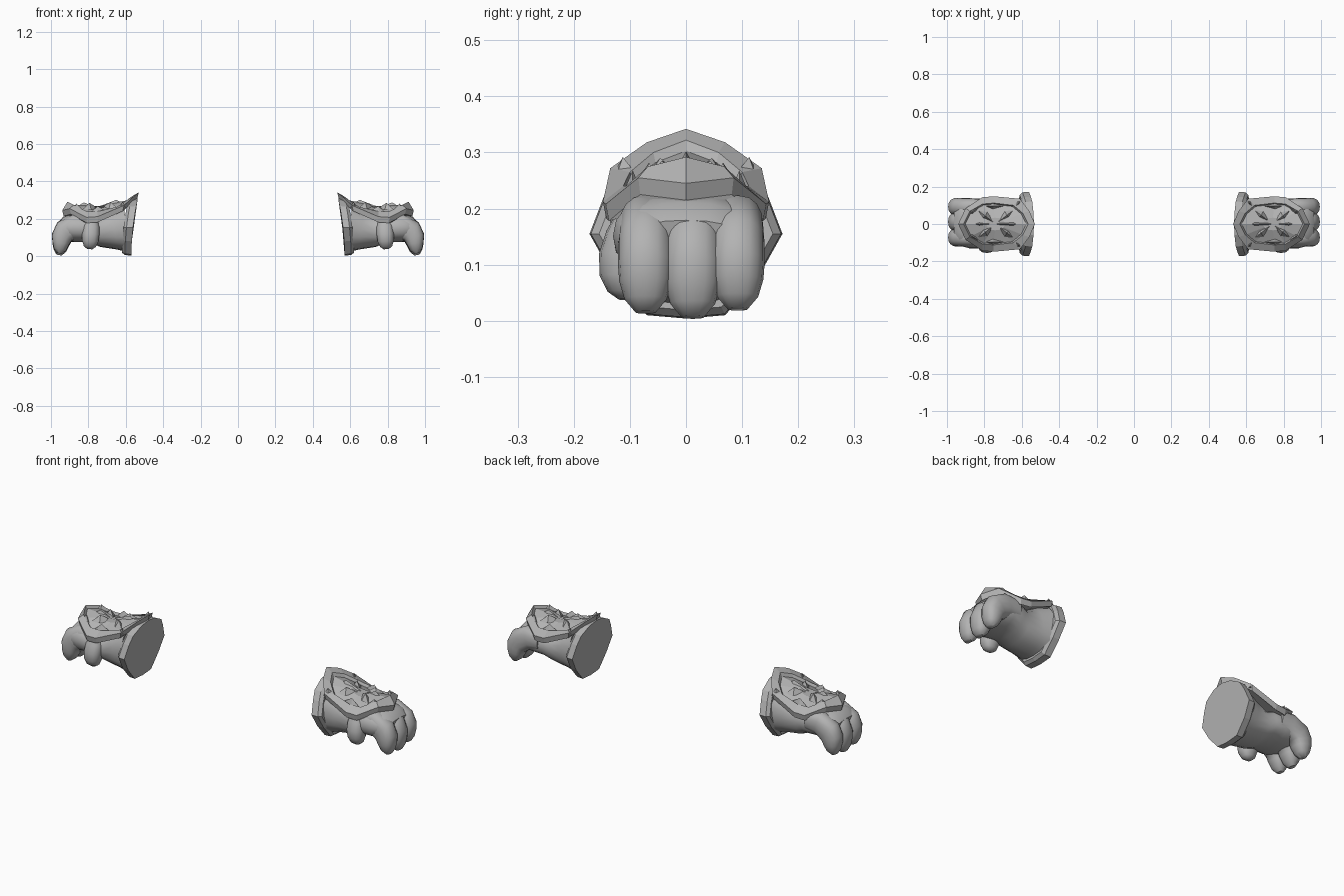
import bpy, bmesh, math
from mathutils import Vector

cube = bpy.data.objects.get("Cube")
if cube:
    bpy.data.objects.remove(cube, do_unlink=True)

GREY = (0.45, 0.45, 0.45, 1)
metal = bpy.data.materials.new("plain grey")
metal.use_nodes = True
metal.diffuse_color = GREY
metal.node_tree.nodes["Principled BSDF"].inputs["Base Color"].default_value = GREY


def loft(name, rings, smooth=0):
    """Skin a list of equal closed rings, cap both ends, mirror to the other hand."""
    bm = bmesh.new()
    rows = [[bm.verts.new(p) for p in ring] for ring in rings]
    n = len(rows[0])
    for a, b in zip(rows, rows[1:]):
        for i in range(n):
            j = (i + 1) % n
            bm.faces.new((a[i], a[j], b[j], b[i]))
    bm.faces.new(rows[0][::-1])
    bm.faces.new(rows[-1])
    return finish(name, bm, smooth)


def finish(name, bm, smooth=0):
    bmesh.ops.recalc_face_normals(bm, faces=bm.faces)
    mesh = bpy.data.meshes.new(name)
    bm.to_mesh(mesh)
    bm.free()
    mesh.materials.append(metal)
    obj = bpy.data.objects.new(name, mesh)
    bpy.context.collection.objects.link(obj)
    if smooth:
        bpy.ops.object.select_all(action='DESELECT')
        obj.select_set(True)
        bpy.context.view_layer.objects.active = obj
        bpy.ops.object.shade_smooth_by_angle(angle=math.radians(smooth))
    mirror = obj.modifiers.new("other hand", 'MIRROR')
    mirror.use_mirror_merge = False
    return obj


def tube(name, path, sides=16, power=0.85, smooth=50):
    """Path points are (x, y, z, half width in y, half thickness)."""
    rings = []
    for k, (x, y, z, wide, thick) in enumerate(path):
        a, b = path[max(k - 1, 0)], path[min(k + 1, len(path) - 1)]
        t = Vector((b[0] - a[0], 0, b[2] - a[2])).normalized()
        normal = Vector((-t.z, 0, t.x))
        ring = []
        for i in range(sides):
            ang = math.tau * i / sides
            c, s = (math.copysign(abs(v) ** power, v) for v in (math.cos(ang), math.sin(ang)))
            ring.append(Vector((x, y, z)) + Vector((0, wide * c, 0)) + normal * thick * s)
        rings.append(ring)
    return loft(name, rings, smooth)


def both_sides(half):
    """Complete a half outline whose first and last points lie on y = 0."""
    return half + [(*p[:-2], -p[-2], p[-1]) if len(p) == 2 else (p[0], -p[1], p[2])
                   for p in half[-2:0:-1]]


# Wrist and palm
sections = [(.595, .14, .018, .285), (.66, .125, .035, .25), (.735, .115, .05, .215),
            (.77, .125, .07, .22), (.83, .13, .075, .225), (.88, .13, .075, .228),
            (.925, .118, .08, .212), (.955, .1, .1, .18)]
tube("hand", [(x, 0, (lo + hi) / 2, w, (hi - lo) / 2) for x, w, lo, hi in sections], 20)

# Three broad curled fingers
curl = [(.80, .165, .9, .05), (.87, .165, 1, .06), (.925, .132, 1.05, .063), (.942, .1, 1.05, .055),
        (.947, .068, 1, .046), (.952, .035, .8, .034), (.957, .012, .4, .014)]
for name, y, width, lift in (("front", -.072, .047, .004), ("middle", .012, .05, -.006),
                             ("rear", .092, .046, .01)):
    tube(name + "_finger", [(x, y, z + lift * (1 - z / .17), width * w, r) for x, z, w, r in curl])

# Thumb folded down on the front side
tube("thumb", [(.785, -.085, .2, .035, .035), (.785, -.1, .16, .042, .045), (.787, -.11, .12, .045, .047),
               (.79, -.112, .08, .042, .044), (.792, -.11, .052, .03, .033), (.793, -.108, .038, .012, .014)],
     14)

# Faceted cuff flange, leaning back at the top
outline = both_sides([(0, .004), (.07, .01), (.13, .08), (.172, .155), (.145, .225),
                      (.12, .268), (.06, .3), (0, .31)])


def cuff_ring(offset, scale):
    ring = []
    for y, z in outline:
        z = .155 + (z - .155) * scale
        ring.append((.57 - .035 * (z / .31) ** 2 + offset, y * scale, z))
    return ring


loft("cuff", [cuff_ring(0, 1), cuff_ring(.035, .985), cuff_ring(.05, .9)])

# Back plate: raised rim around a recessed dish
outer = both_sides([(.53, 0, .342), (.56, .07, .318), (.61, .135, .272), (.75, .148, .212),
                    (.81, .143, .208), (.9, .085, .255), (.94, 0, .245)])
inner = both_sides([(.565, 0, .322), (.595, .058, .3), (.645, .1, .265), (.75, .112, .24),
                    (.81, .107, .24), (.878, .068, .275), (.912, 0, .292)])
centre = Vector((.74, 0, .268))


def toward(points, amount, drop=0):
    return [Vector(p).lerp(centre, amount) - Vector((0, 0, drop)) for p in points]


under = [(x + (.74 - x) * .04, y * .96, z - .03) for x, y, z in outer]
loft("back_plate", [under, outer, inner, toward(inner, .06, .016), toward(inner, .7, .004)])


# Faceted relief inside the dish
def shard(bm, x, y, degrees, length, width, top):
    a = math.radians(degrees)
    along = Vector((math.cos(a), math.sin(a), 0))
    across = Vector((-along.y, along.x, 0))
    base = Vector((x, y, top - .035))
    ring = [bm.verts.new(base + along * u * length + across * v * width)
            for u, v in ((0, 0), (.65, .5), (1, 0), (.65, -.5))]
    apex = bm.verts.new(base + along * .6 * length + Vector((0, 0, .035)))
    bm.faces.new(ring)
    for i in range(4):
        bm.faces.new((ring[i], ring[(i + 1) % 4], apex))


bm = bmesh.new()
for side in (1, -1):
    shard(bm, .74, 0, 38 * side, .115, .045, .286)
    shard(bm, .74, 0, 142 * side, .125, .045, .29)
    shard(bm, .69, .095 * side, 0, .1, .03, .268)
    shard(bm, .83, .09 * side, -35 * side, .07, .03, .282)
    shard(bm, .64, .085 * side, 130 * side, .06, .03, .292)
shard(bm, .74, 0, 0, .14, .03, .288)
shard(bm, .74, 0, 180, .15, .04, .302)
finish("relief_shards", bm)
